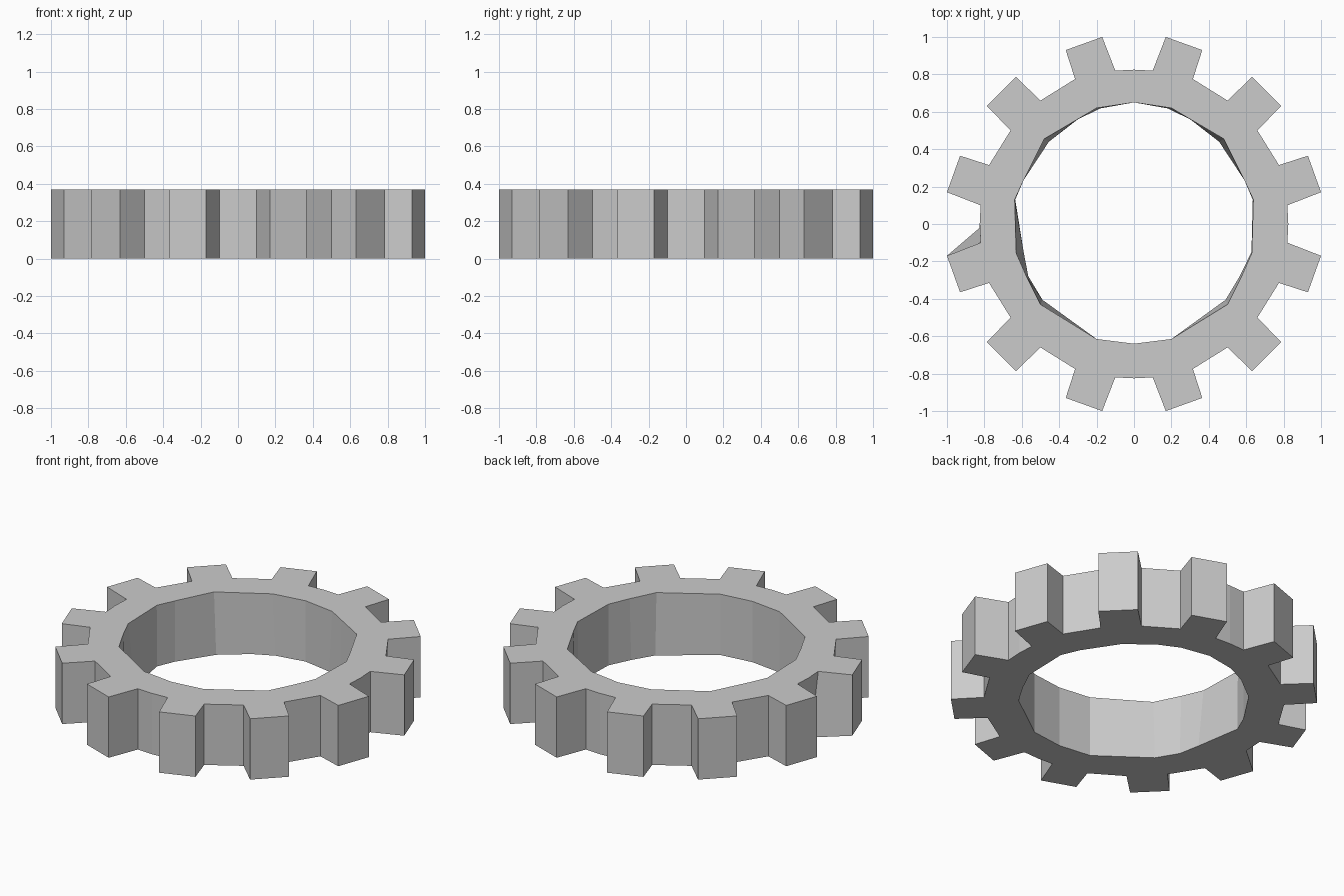
import bpy, bmesh

if "Cube" in bpy.data.objects:
    bpy.data.objects.remove(bpy.data.objects["Cube"])

HEIGHT = 0.37

# Outer tooth profile: one eighth, mirrored across the diagonal, turned four times
eighth = [(0.10, 0.82), (0.17, 1.0), (0.365, 0.93),
          (0.315, 0.775), (0.50, 0.66), (0.632, 0.787)]
quarter = [(0, 0.825)] + eighth + [(y, x) for x, y in reversed(eighth)]
outer_top = []
for turn in range(4):
    outer_top += quarter
    quarter = [(y, -x) for x, y in quarter]

# The lower rim has one slanted tooth flank on the left
outer_low = [(-0.825, -0.02) if abs(x + 0.82) < 0.01 and abs(y + 0.10) < 0.01
             else (x, y) for x, y in outer_top]


def mirrored(half):
    """Close a right-hand half profile whose ends lie on x = 0."""
    return half + [(-x, y) for x, y in reversed(half[1:-1])]


# Uneven bore, slightly different at the top and bottom rims
bore_top = mirrored([(0, 0.65), (0.20, 0.62), (0.31, 0.555), (0.48, 0.455),
                     (0.59, 0.235), (0.638, 0.13), (0.63, -0.155), (0.575, -0.28),
                     (0.50, -0.43), (0.20, -0.615), (0, -0.64)])
bore_low = mirrored([(0, 0.65), (0.18, 0.618), (0.30, 0.56), (0.455, 0.44),
                     (0.59, 0.235), (0.635, 0.13), (0.628, -0.15), (0.565, -0.28),
                     (0.49, -0.405), (0.20, -0.615), (0, -0.64)])
bore_low = [(-0.59, y) if x < -0.6 and y < 0 else (x, y) for x, y in bore_low]

bm = bmesh.new()


def ring(points, z):
    verts = [bm.verts.new((x, y, z)) for x, y in points]
    edges = [bm.edges.new((v, verts[i - 1])) for i, v in enumerate(verts)]
    return verts, edges


def wall(low, top):
    for i in range(len(low)):
        bm.faces.new((low[i - 1], low[i], top[i], top[i - 1]))


ov_top, oe_top = ring(outer_top, HEIGHT)
ov_low, oe_low = ring(outer_low, 0)
bv_top, be_top = ring(bore_top, HEIGHT)
bv_low, be_low = ring(bore_low, 0)

# Flat top and bottom faces, then the tooth and bore walls
bmesh.ops.triangle_fill(bm, edges=oe_top + be_top, use_beauty=True, normal=(0, 0, 1))
bmesh.ops.triangle_fill(bm, edges=oe_low + be_low, use_beauty=True, normal=(0, 0, -1))
wall(ov_low, ov_top)
wall(bv_low, bv_top)
bmesh.ops.recalc_face_normals(bm, faces=bm.faces)

mesh = bpy.data.meshes.new("gear_ring")
bm.to_mesh(mesh)
bm.free()
gear = bpy.data.objects.new("gear_ring", mesh)
bpy.context.collection.objects.link(gear)
